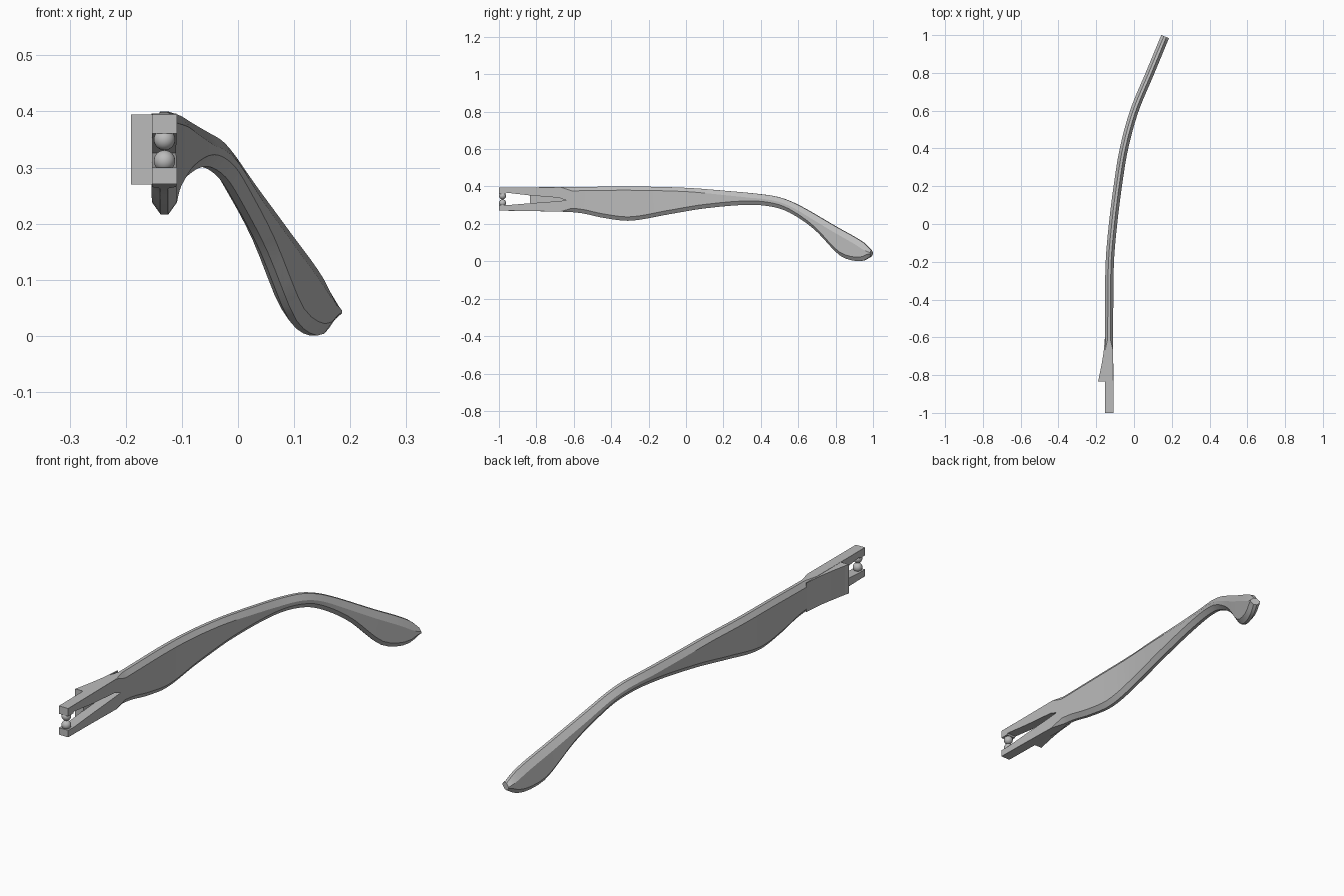
import bpy, bmesh, math
from mathutils import Vector

if "Cube" in bpy.data.objects:
    bpy.data.objects.remove(bpy.data.objects["Cube"])

grey = bpy.data.materials.new("plain grey")
grey.use_nodes = True
colour = (0.5, 0.5, 0.5, 1)
grey.diffuse_color = colour
grey.node_tree.nodes["Principled BSDF"].inputs["Base Color"].default_value = colour

# Profiles along the arm: (y, value)
centre = [(-1, -.131), (-.5, -.132), (-.2, -.128), (0, -.111), (.2, -.086),
          (.4, -.053), (.6, .002), (.8, .085), (1, .168)]
top = [(-1, .395), (-.6, .397), (-.3, .4), (0, .393), (.2, .378), (.4, .359),
       (.5, .342), (.6, .302), (.8, .187), (.95, .1), (1, .05)]
bottom = [(-1, .271), (-.65, .265), (-.55, .256), (-.45, .234), (-.3, .217),
          (-.1, .25), (.1, .283), (.35, .302), (.5, .283), (.6, .235),
          (.7, .16), (.8, .053), (.84, .022), (.9, .003), (.95, .004), (1, .033)]


def slope(pts, i):
    a, b = pts[max(i - 1, 0)], pts[min(i + 1, len(pts) - 1)]
    return (b[1] - a[1]) / (b[0] - a[0])


def sample(pts, y):
    """Smooth curve through the profile points."""
    i = 0
    while i < len(pts) - 2 and y > pts[i + 1][0]:
        i += 1
    (y0, v0), (y1, v1) = pts[i], pts[i + 1]
    h = y1 - y0
    t = (y - y0) / h
    s = t * t * (3 - 2 * t)
    return (v0 + (v1 - v0) * s + h * t * (1 - t) ** 2 * slope(pts, i)
            - h * t * t * (1 - t) * slope(pts, i + 1))


def finish(name, bm, smooth=True):
    bmesh.ops.recalc_face_normals(bm, faces=bm.faces)
    mesh = bpy.data.meshes.new(name)
    bm.to_mesh(mesh)
    bm.free()
    mesh.materials.append(grey)
    ob = bpy.data.objects.new(name, mesh)
    bpy.context.collection.objects.link(ob)
    if smooth:
        shade(ob)
    return ob


def shade(ob):
    bpy.ops.object.select_all(action='DESELECT')
    ob.select_set(True)
    bpy.context.view_layer.objects.active = ob
    bpy.ops.object.shade_smooth_by_angle(angle=math.radians(25))


def prism(name, outline, offset):
    bm = bmesh.new()
    face = bm.faces.new([bm.verts.new(p) for p in outline])
    moved = bmesh.ops.extrude_face_region(bm, geom=[face])["geom"]
    bmesh.ops.translate(bm, vec=offset,
                        verts=[v for v in moved if isinstance(v, bmesh.types.BMVert)])
    return finish(name, bm, False)


def section(y):
    """Chamfered cross-section, square at the hinge end."""
    x, hi, lo = (sample(p, y) for p in (centre, top, bottom))
    turn = (sample(centre, y + .01) - sample(centre, y - .01)) / .02
    side = Vector((1, -turn, 0)).normalized()
    grow = min(max((y + .67) / .06, .02), 1)
    half = .022
    flat = half + (.007 - half) * grow
    limit = (hi - lo) * .4
    up = min(limit, grow * (.02 + .015 * max(0, y)))
    down = min(limit, grow * .021)
    outline = [(-flat, hi), (flat, hi), (half, hi - up), (half, lo + down),
               (flat, lo), (-flat, lo), (-half, lo + down), (-half, hi - up)]
    return [Vector((x, y, z)) + side * d for d, z in outline]


# Arm with curved ear hook
bm = bmesh.new()
stations = [-1, -.85, -.67, -.61]
while stations[-1] < .94:
    stations.append(stations[-1] + .03)
stations += [.97, .985, .992]
rings = [[bm.verts.new(p) for p in section(y)] for y in stations]
for a, b in zip(rings, rings[1:]):
    for i in range(len(a)):
        j = (i + 1) % len(a)
        bm.faces.new((a[i], a[j], b[j], b[i]))
bm.faces.new(rings[0])
bm.faces.new(rings[-1])
arm = finish("arm", bm, False)

# Tapered slot that splits the hinge end into two prongs
slot = [(-1.1, .361), (-.965, .361), (-.96, .367), (-.84, .353), (-.68, .34),
        (-.64, .326), (-.69, .321), (-.84, .31), (-.96, .3), (-1.1, .302)]
cutter = prism("slot_cutter", [(-.3, y, z) for y, z in slot], (.4, 0, 0))
cut = arm.modifiers.new("slot", 'BOOLEAN')
cut.operation = 'DIFFERENCE'
cut.solver = 'EXACT'
cut.object = cutter
bpy.context.view_layer.objects.active = arm
bpy.ops.object.modifier_apply(modifier="slot")
bpy.data.objects.remove(cutter)
shade(arm)

# Outer stop flange
flange = [(-.152, -.835), (-.191, -.835), (-.186, -.815), (-.171, -.74),
          (-.161, -.68), (-.154, -.6), (-.152, -.6)]
prism("stop_flange", [(x, y, .27) for x, y in flange], (0, 0, .125))

# Hinge balls on the prong tips
for name, z in (("upper_ball", .35), ("lower_ball", .312)):
    bm = bmesh.new()
    bmesh.ops.create_uvsphere(bm, u_segments=24, v_segments=16, radius=.019)
    bmesh.ops.translate(bm, verts=bm.verts, vec=(-.131, -.981, z))
    finish(name, bm)
